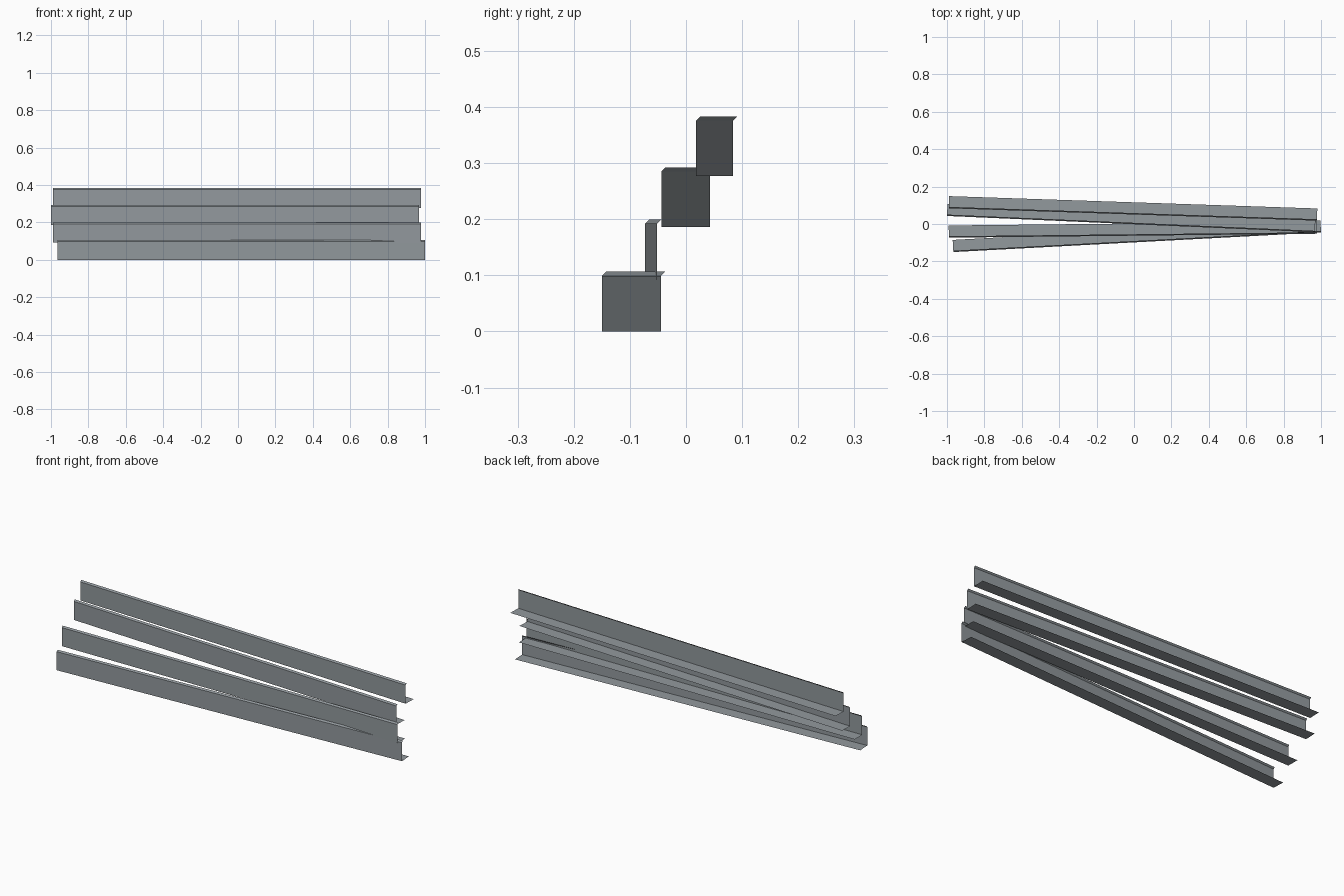
import bpy
import math
from mathutils import Vector

cube = bpy.data.objects.get("Cube")
if cube:
    bpy.data.objects.remove(cube, do_unlink=True)

# One grey metal for every beam
steel = bpy.data.materials.new("grey_steel")
steel.use_nodes = True
colour = (0.29, 0.32, 0.34, 1.0)
steel.diffuse_color = colour
steel.node_tree.nodes["Principled BSDF"].inputs["Base Color"].default_value = colour

# Thin sheet cross-section (depth, height): foot flange, upright web, sloping lip
PROFILE = [(0.065, 0), (0, 0), (0, 0.099), (0.0075, 0.1065)]


def make_beam(name, start, end, z):
    """Sweep the sheet profile between two points of the web's foot line."""
    a, b = Vector((*start, z)), Vector((*end, z))
    along = (b - a).normalized()
    back = Vector((-along.y, along.x, 0))
    up = Vector((0, 0, 1))
    verts = [p + back * d + up * h for p in (a, b) for d, h in PROFILE]
    n = len(PROFILE)
    faces = [(i + 1, i, i + n, i + n + 1) for i in range(n - 1)]
    faces = [tuple(reversed(f)) for f in faces]
    mesh = bpy.data.meshes.new(name)
    mesh.from_pydata(verts, [], faces)
    mesh.materials.append(steel)
    mesh.update()
    obj = bpy.data.objects.new(name, mesh)
    bpy.context.collection.objects.link(obj)
    return obj


# Four stacked beams fanning out toward the right end
make_beam("bottom_beam", (-0.966, -0.15), (1.0, -0.045), 0.0)
make_beam("lower_middle_beam", (-0.99, -0.073), (0.979, -0.052), 0.093)
make_beam("upper_middle_beam", (-1.0, 0.043), (0.967, -0.044), 0.186)
make_beam("top_beam", (-0.99, 0.084), (0.978, 0.018), 0.277)
